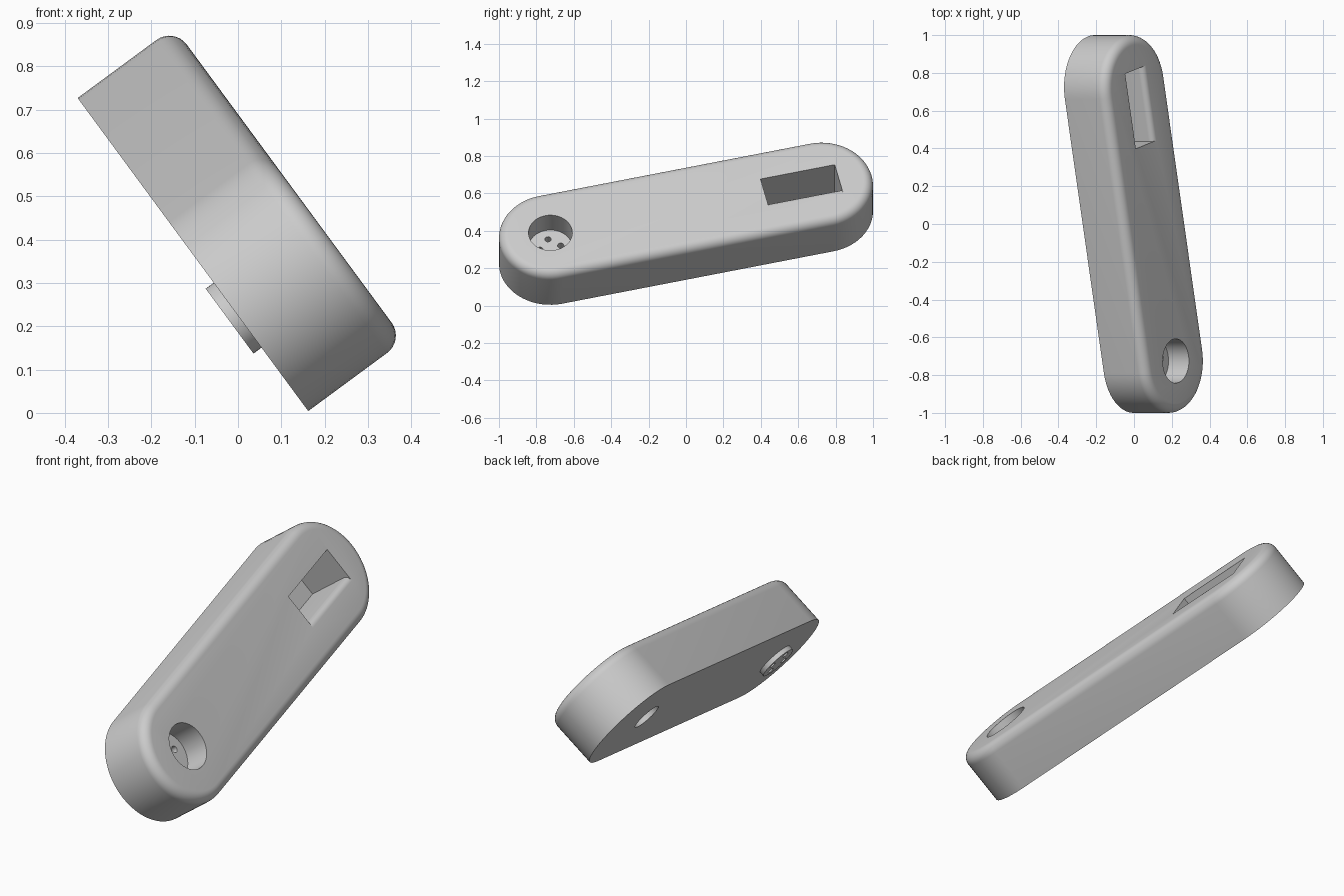
import bpy, bmesh, math
from mathutils import Matrix, Vector

if "Cube" in bpy.data.objects:
    bpy.data.objects.remove(bpy.data.objects["Cube"])

THICK, RADIUS, HALF, FILLET = 0.276, 0.275, 0.7455, 0.05
BOSS_R, BOSS_H = 0.093, 0.023

# Tilted frame: local x along the arm, y across it, z out of its outer face
normal = Vector((0.805, 0, 0.593)).normalized()
uphill = normal.cross(Vector((0, 1, 0)))
along = (Vector((0, 0.973, 0)) + uphill * 0.2335).normalized()
across = normal.cross(along)
frame = Matrix((along, across, normal)).transposed().to_4x4()
frame.translation = normal * 0.133 + uphill * 0.356

grey = bpy.data.materials.new("light_grey")
grey.use_nodes = True
colour = (0.6, 0.6, 0.6, 1)
grey.diffuse_color = colour
grey.node_tree.nodes["Principled BSDF"].inputs["Base Color"].default_value = colour


def loft(name, rings):
    """Skin a stack of equal-length rings and cap both ends."""
    bm = bmesh.new()
    loops = [[bm.verts.new(p) for p in ring] for ring in rings]
    count = len(loops[0])
    for low, high in zip(loops, loops[1:]):
        for i in range(count):
            j = (i + 1) % count
            bm.faces.new((low[i], low[j], high[j], high[i]))
    bm.faces.new(loops[0][::-1])
    bm.faces.new(loops[-1])
    bmesh.ops.recalc_face_normals(bm, faces=bm.faces[:])
    mesh = bpy.data.meshes.new(name)
    bm.to_mesh(mesh)
    bm.free()
    mesh.materials.append(grey)
    obj = bpy.data.objects.new(name, mesh)
    bpy.context.collection.objects.link(obj)
    obj.matrix_world = frame
    return obj


def stadium(r, z, steps=32):
    pts = []
    for side, start in ((1, -math.pi / 2), (-1, math.pi / 2)):
        for i in range(steps + 1):
            a = start + math.pi * i / steps
            pts.append((side * HALF + r * math.cos(a), r * math.sin(a), z))
    return pts


def cylinder(name, x, y, r, z0, z1, sides=48):
    angles = [2 * math.pi * i / sides for i in range(sides)]
    return loft(name, [[(x + r * math.cos(a), y + r * math.sin(a), z) for a in angles]
                       for z in (z0, z1)])


def cut(target, cutters):
    bpy.context.view_layer.objects.active = target
    for cutter in cutters:
        cutter.hide_render = True
        mod = target.modifiers.new("cut", "BOOLEAN")
        mod.operation = "DIFFERENCE"
        mod.solver = "EXACT"
        mod.object = cutter
        bpy.ops.object.modifier_apply(modifier=mod.name)


# Arm body with a rounded outer rim
rings = [stadium(RADIUS, 0)]
for i in range(9):
    a = math.pi / 2 * i / 8
    rings.append(stadium(RADIUS - FILLET * (1 - math.cos(a)),
                         THICK - FILLET * (1 - math.sin(a))))
arm = loft("crank_arm", rings)

# Low round boss on the underside
boss = cylinder("pivot_boss", -HALF, 0, BOSS_R, -BOSS_H, 0.002)

# Round counterbore and four screw holes at the pivot end
counterbore = cylinder("counterbore_cutter", -HALF, 0, 0.117, 0.142, 0.4)
screws = []
for k in range(4):
    a = k * math.pi / 2
    screws.append(cylinder("screw_cutter", -HALF + 0.057 * math.cos(a),
                           0.057 * math.sin(a), 0.017, -0.1, 0.2, 20))

# Rectangular pocket with one rounded lip, and a round hole through its floor
lip, low, high, floor = 0.03, -0.075, 0.085, 0.025
section = [(high, floor), (high, 0.4), (low - lip, 0.4)]
for i in range(7):
    a = math.pi / 2 * i / 6
    section.append((low - lip + lip * math.sin(a), THICK - lip + lip * math.cos(a)))
section.append((low, floor))
pocket = loft("pocket_cutter", [[(x, y, z) for y, z in section] for x in (0.43, 0.838)])
floor_hole = cylinder("floor_hole_cutter", 0.605, 0, 0.073, -0.1, 0.1)

cut(arm, [counterbore, pocket, floor_hole] + screws)
cut(boss, screws)
for helper in [counterbore, pocket, floor_hole] + screws:
    bpy.data.objects.remove(helper)

# Smooth curved walls, crisp edges
for obj in (arm, boss):
    bpy.ops.object.select_all(action="DESELECT")
    obj.select_set(True)
    bpy.context.view_layer.objects.active = obj
    bpy.ops.object.shade_smooth_by_angle(angle=math.radians(30))
